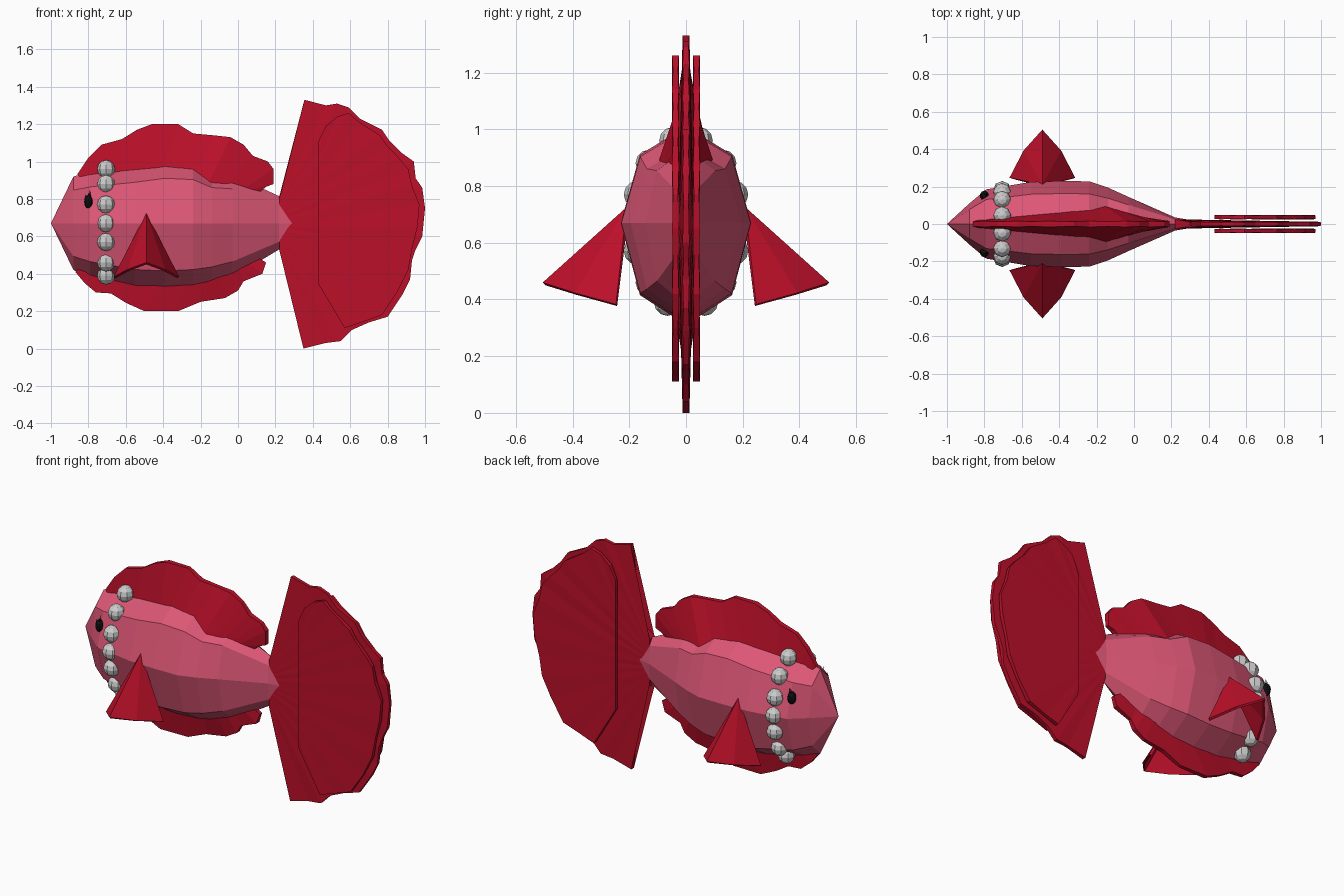
import bpy, bmesh, math
from mathutils import Vector


def material(name, rgb):
    m = bpy.data.materials.new(name)
    m.diffuse_color = (*rgb, 1)
    return m


PINK = material("pink", (0.72, 0.095, 0.18))
RED = material("red", (0.50, 0.005, 0.022))
BLACK = material("black", (0.005, 0.005, 0.005))


def finish(name, bm, mat=None):
    bmesh.ops.recalc_face_normals(bm, faces=bm.faces)
    me = bpy.data.meshes.new(name)
    bm.to_mesh(me)
    bm.free()
    ob = bpy.data.objects.new(name, me)
    bpy.context.collection.objects.link(ob)
    if mat:
        me.materials.append(mat)
    return ob


def lerp_path(pts, t):
    f = t * (len(pts) - 1)
    i = min(int(f), len(pts) - 2)
    return Vector(pts[i]).lerp(Vector(pts[i + 1]), f - i)


def fin(name, rim, base, thick, yc=0.0):
    """Two-sided fin from a base path (x, z, half thickness) to a ruffled rim (x, z)."""
    bm = bmesh.new()
    rows = []
    n = len(rim)
    for i, (x, z) in enumerate(rim):
        bx, bz, by = lerp_path(base, i / (n - 1))
        t = thick * (1.0 if i % 2 else 0.75)
        rows.append([bm.verts.new(p) for p in (
            (bx, yc - by, bz), (x, yc - t, z), (x, yc + t, z), (bx, yc + by, bz))])
    for a, b in zip(rows, rows[1:]):
        for k in range(4):
            m = (k + 1) % 4
            bm.faces.new((a[k], a[m], b[m], b[k]))
    bm.faces.new(rows[0])
    bm.faces.new(rows[-1])
    return finish(name, bm, RED)


# Body: eight-sided rings (x, bottom, top, half width) closing on the nose
rings = [(-0.88, 0.42, 0.92, 0.11), (-0.79, 0.38, 0.945, 0.185),
         (-0.55, 0.32, 0.98, 0.225), (-0.39, 0.31, 1.01, 0.23),
         (-0.24, 0.32, 1.0, 0.228), (-0.14, 0.34, 0.94, 0.195),
         (-0.03, 0.38, 0.93, 0.145), (0.22, 0.53, 0.815, 0.035),
         (0.30, 0.60, 0.74, 0.022)]
bm = bmesh.new()
nose = bm.verts.new((-1, 0, 0.67))
loops = []
for x, lo, hi, w in rings:
    loop = []
    for k in range(8):
        a = math.tau * k / 8
        s = math.sin(a)
        loop.append(bm.verts.new((x, w * math.cos(a), 0.67 + s * (hi - 0.67 if s > 0 else 0.67 - lo))))
    loops.append(loop)
for k in range(8):
    m = (k + 1) % 8
    bm.faces.new((nose, loops[0][k], loops[0][m]))
    for a, b in zip(loops, loops[1:]):
        bm.faces.new((a[k], a[m], b[m], b[k]))
bm.faces.new(loops[-1])
finish("body", bm, PINK)

# Dorsal and belly fins
fin("dorsal_fin",
    [(-0.86, 0.93), (-0.80, 1.02), (-0.73, 1.09), (-0.62, 1.12), (-0.54, 1.17), (-0.46, 1.20),
     (-0.32, 1.20), (-0.24, 1.15), (-0.13, 1.14), (-0.04, 1.13), (0.03, 1.09), (0.08, 1.03),
     (0.16, 1.0), (0.19, 0.96), (0.19, 0.88), (0.15, 0.865)],
    [(-0.84, 0.91, 0.02), (-0.62, 0.95, 0.04), (-0.40, 0.97, 0.06), (-0.17, 0.86, 0.105),
     (0.0, 0.87, 0.05), (0.12, 0.84, 0.015)], 0.016)
fin("belly_fin",
    [(-0.87, 0.41), (-0.82, 0.35), (-0.76, 0.30), (-0.68, 0.295), (-0.60, 0.245), (-0.50, 0.20),
     (-0.32, 0.20), (-0.20, 0.25), (-0.07, 0.27), (0.0, 0.31), (0.03, 0.36), (0.13, 0.40), (0.15, 0.46)],
    [(-0.84, 0.44, 0.02), (-0.45, 0.36, 0.04), (-0.1, 0.38, 0.04), (0.10, 0.49, 0.015)], 0.014)

# Tail: large central fan and a smaller ruffled layer on each side
fin("tail_fan",
    [(0.30, 0.88), (0.355, 1.33), (0.47, 1.30), (0.53, 1.31), (0.59, 1.29), (0.65, 1.23), (0.77, 1.17),
     (0.81, 1.11), (0.87, 1.05), (0.94, 1.0), (0.95, 0.91), (0.985, 0.86), (1.0, 0.75), (0.985, 0.60),
     (0.95, 0.53), (0.93, 0.47), (0.92, 0.37), (0.88, 0.29), (0.80, 0.17), (0.70, 0.14), (0.61, 0.10),
     (0.55, 0.04), (0.47, 0.03), (0.35, 0.0), (0.30, 0.52)],
    [(0.22, 0.81, 0.025), (0.23, 0.67, 0.025), (0.22, 0.53, 0.025)], 0.012)
for side, y in (("right", -0.037), ("left", 0.037)):
    fin("tail_layer_" + side,
        [(0.435, 1.12), (0.47, 1.19), (0.53, 1.24), (0.59, 1.26), (0.65, 1.21), (0.76, 1.14),
         (0.80, 1.08), (0.86, 1.02), (0.91, 0.96), (0.93, 0.87), (0.97, 0.77), (0.96, 0.65),
         (0.93, 0.53), (0.91, 0.42), (0.85, 0.30), (0.77, 0.18), (0.66, 0.14), (0.57, 0.11), (0.43, 0.345)],
        [(0.43, 1.10, 0.011), (0.43, 0.36, 0.011)], 0.012, y)

for s, side in ((-1, "right"), (1, "left")):
    # Side fin: folded leaf with a raised centre ridge
    bm = bmesh.new()
    apex = bm.verts.new((-0.49, s * 0.205, 0.72))
    tip = bm.verts.new((-0.49, s * 0.50, 0.455))
    for d in (-1, 1):
        mid = bm.verts.new((-0.49 + d * 0.095, s * 0.39, 0.42))
        low = bm.verts.new((-0.49 + d * 0.17, s * 0.245, 0.38))
        bm.faces.new((apex, tip, mid))
        bm.faces.new((apex, mid, low))
    ob = finish("side_fin_" + side, bm, RED)
    mod = ob.modifiers.new("thickness", "SOLIDIFY")
    mod.thickness = 0.014
    mod.offset = 0

    # Eye: flattened ball with lash spikes on top
    bm = bmesh.new()
    bmesh.ops.create_uvsphere(bm, u_segments=10, v_segments=6, radius=1)
    for v in bm.verts:
        v.co = (-0.80 + v.co.x * 0.024, s * 0.152 + v.co.y * 0.026, 0.785 + v.co.z * 0.036)
    for dx, h in ((-0.014, 0.03), (0.0, 0.04), (0.008, 0.055)):
        made = bmesh.ops.create_cone(bm, segments=4, radius1=0.009, radius2=0, depth=h, cap_ends=True)
        bmesh.ops.translate(bm, verts=made["verts"], vec=(-0.80 + dx, s * 0.158, 0.805 + h / 2 - 0.01))
    finish("eye_" + side, bm, BLACK)

    # String of beads around the gill line
    for i, dz in enumerate((0.29, 0.21, 0.10, 0.0, -0.10, -0.21, -0.28)):
        bm = bmesh.new()
        bmesh.ops.create_uvsphere(bm, u_segments=8, v_segments=6, radius=0.048)
        bmesh.ops.translate(bm, verts=bm.verts, vec=(
            -0.705, s * 0.182 * math.sqrt(1 - (dz / 0.30) ** 2), 0.67 + dz))
        finish(f"bead_{side}_{i + 1}", bm)
